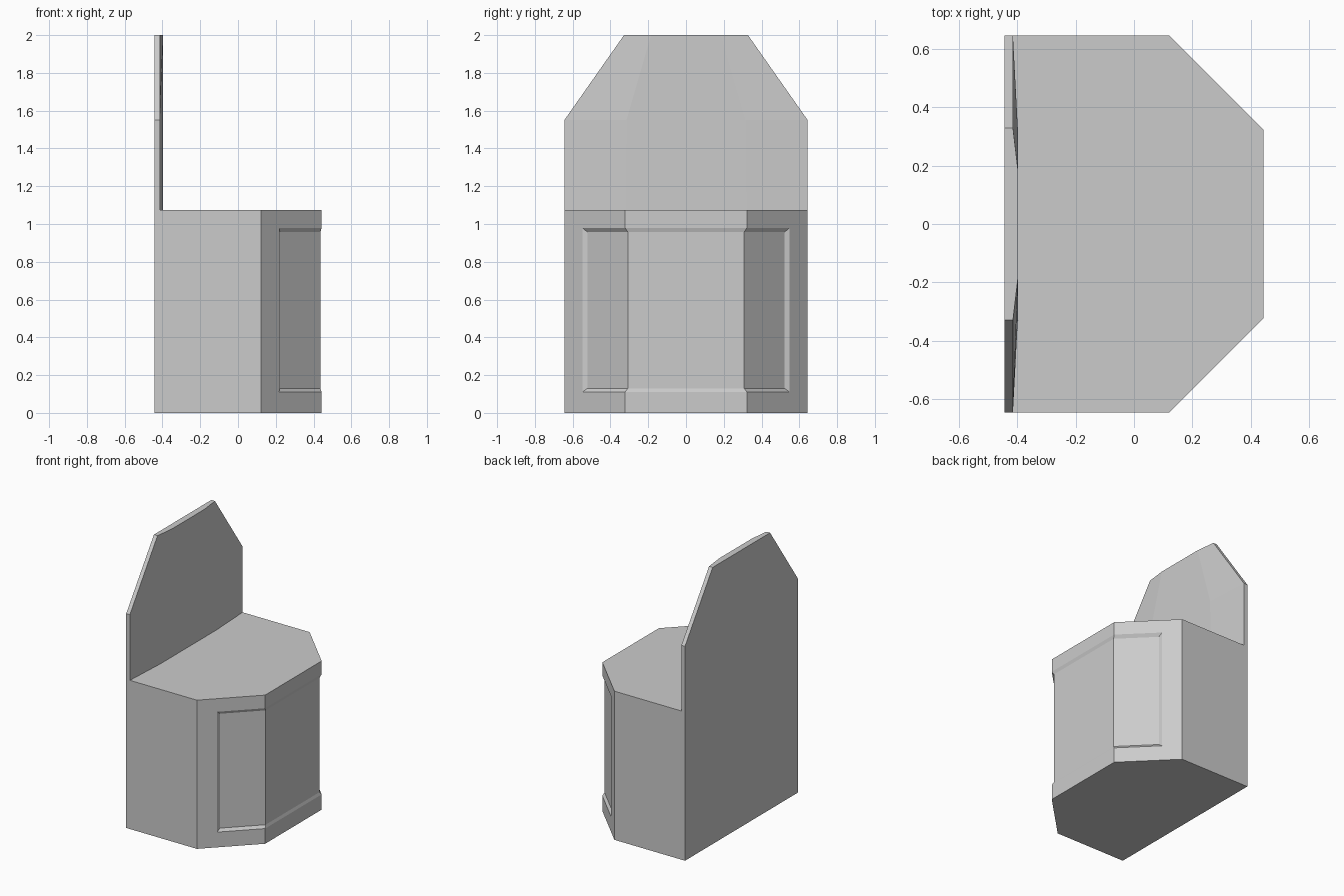
import bpy, bmesh

if "Cube" in bpy.data.objects:
    bpy.data.objects.remove(bpy.data.objects["Cube"])


def finish(bm, name):
    bmesh.ops.recalc_face_normals(bm, faces=bm.faces[:])
    mesh = bpy.data.meshes.new(name)
    bm.to_mesh(mesh)
    bm.free()
    obj = bpy.data.objects.new(name, mesh)
    bpy.context.collection.objects.link(obj)
    return obj


def mirrored(points):
    """Half outline (y < 0) followed by its mirror image."""
    return points + [(x, -y) for x, y in reversed(points)]


def ring(bm, outline, z):
    return [bm.verts.new((x, y, z)) for x, y in outline]


# Base cabinet: cut-corner footprint with a shallow panel wrapping the front corners
bm = bmesh.new()
outer = mirrored([(-0.443, -0.644), (0.122, -0.644), (0.217, -0.549), (0.443, -0.323)])
inner = mirrored([(0.222, -0.522), (0.436, -0.308)])
rings = [ring(bm, outer, z) for z in (0, 0.11, 0.98, 1.075)]
low, high = ring(bm, inner, 0.13), ring(bm, inner, 0.957)
bm.faces.new(rings[0])
bm.faces.new(rings[3])
for level in range(3):
    a, b = rings[level], rings[level + 1]
    for i in range(8):
        j = (i + 1) % 8
        if level == 1 and i in (2, 3, 4):
            k = i - 2
            bm.faces.new((a[i], a[j], low[k + 1], low[k]))
            bm.faces.new((low[k], low[k + 1], high[k + 1], high[k]))
            bm.faces.new((high[k], high[k + 1], b[j], b[i]))
        else:
            bm.faces.new((a[i], a[j], b[j], b[i]))
# Bevelled ends of the recessed panel
for i, k in ((2, 0), (5, 3)):
    bm.faces.new((rings[1][i], low[k], high[k], rings[2][i]))
finish(bm, "base_cabinet")

# Back panel: flat rear, front slightly thicker in the middle
bm = bmesh.new()
rows = [(1.075, 0.644, 0.32), (1.55, 0.644, 0.315), (2.0, 0.328, 0.185)]
front, back = [], []
for z, edge, mid in rows:
    cols = [(-0.414, -edge), (-0.397, -mid), (-0.397, mid), (-0.414, edge)]
    front.append(ring(bm, cols, z))
    back.append(ring(bm, [(-0.443, y) for _, y in cols], z))
for r in range(2):
    for grid in (front, back):
        for c in range(3):
            bm.faces.new((grid[r][c], grid[r][c + 1], grid[r + 1][c + 1], grid[r + 1][c]))
    for c in (0, 3):
        bm.faces.new((front[r][c], front[r + 1][c], back[r + 1][c], back[r][c]))
for r in (0, 2):
    for c in range(3):
        bm.faces.new((front[r][c], front[r][c + 1], back[r][c + 1], back[r][c]))
finish(bm, "back_panel")
